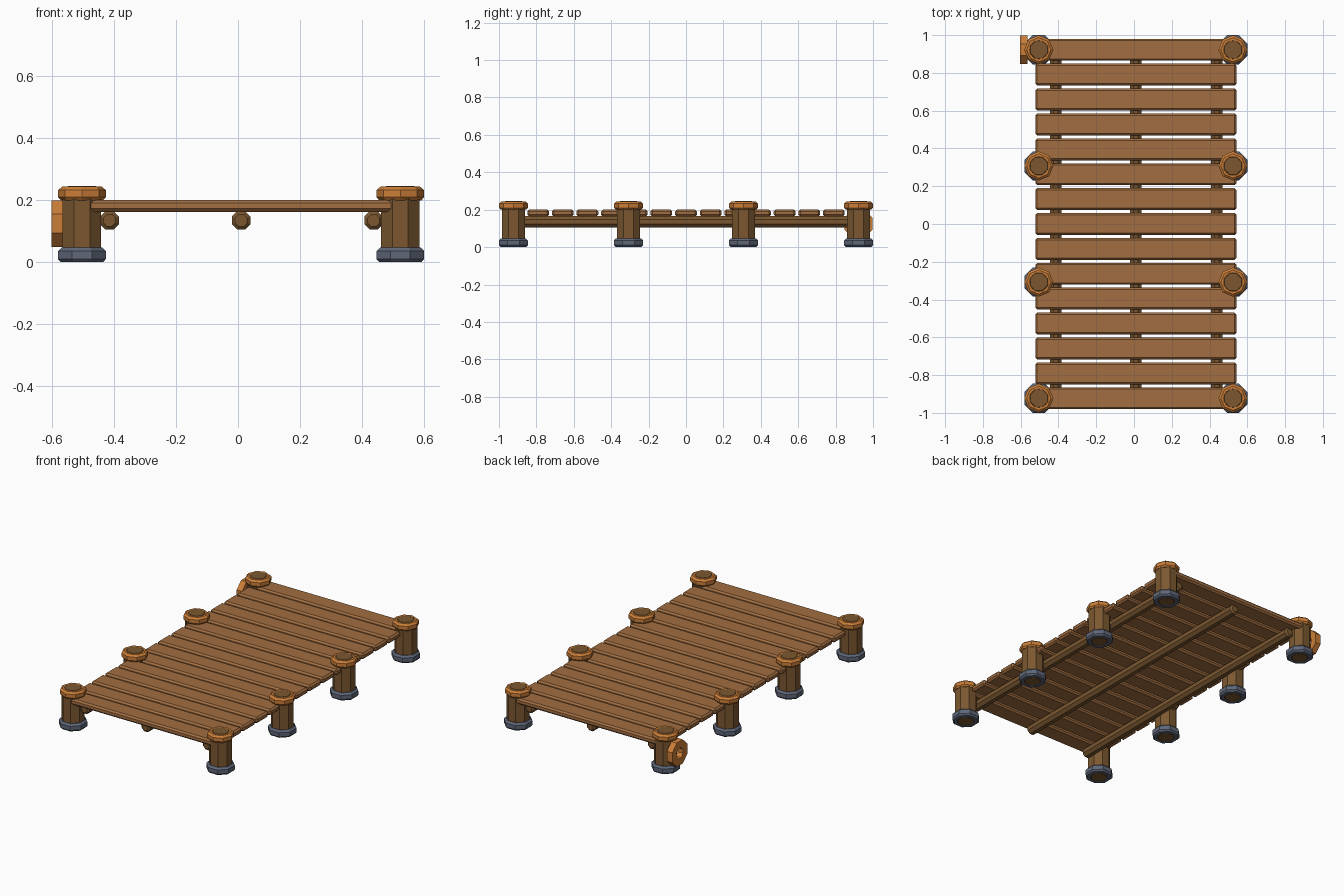
import bpy, bmesh
from math import pi, cos, sin
from mathutils import Matrix

cube = bpy.data.objects.get("Cube")
if cube:
    bpy.data.objects.remove(cube, do_unlink=True)


def material(name, rgb):
    m = bpy.data.materials.new(name)
    m.use_nodes = True
    m.diffuse_color = (*rgb, 1)
    m.node_tree.nodes["Principled BSDF"].inputs["Base Color"].default_value = (*rgb, 1)
    return m


PLANK = material("plank wood", (0.36, 0.155, 0.052))
POST = material("dark wood", (0.20, 0.097, 0.03))
ROPE = material("orange rope", (0.60, 0.21, 0.04))
STONE = material("slate stone", (0.115, 0.135, 0.19))


def finish(name, bm, mat, matrix):
    bmesh.ops.recalc_face_normals(bm, faces=bm.faces)
    mesh = bpy.data.meshes.new(name)
    bm.to_mesh(mesh)
    bm.free()
    mesh.materials.append(mat)
    ob = bpy.data.objects.new(name, mesh)
    ob.matrix_world = matrix
    bpy.context.collection.objects.link(ob)
    return ob


def lathe(name, profile, mat, matrix, turn=pi / 8, ring=False):
    """Eight-sided turned part; a ring closes its profile, a solid gets end caps."""
    bm = bmesh.new()
    loops = [[bm.verts.new((r * cos(turn + i * pi / 4), r * sin(turn + i * pi / 4), z))
              for i in range(8)] for r, z in profile]
    pairs = list(zip(loops, loops[1:]))
    if ring:
        pairs.append((loops[-1], loops[0]))
    else:
        bm.faces.new(loops[0])
        bm.faces.new(loops[-1])
    for a, b in pairs:
        for i in range(8):
            j = (i + 1) % 8
            bm.faces.new((a[i], a[j], b[j], b[i]))
    return finish(name, bm, mat, matrix)


def chamfered_box(name, size, at, mat, chamfer):
    bm = bmesh.new()
    bmesh.ops.create_cube(bm, size=1)
    bmesh.ops.scale(bm, vec=size, verts=bm.verts)
    bmesh.ops.bevel(bm, geom=bm.edges[:], offset=chamfer, segments=1, affect='EDGES')
    return finish(name, bm, mat, Matrix.Translation(at))


def flat(r):
    """Corner radius of an octagon from its flat-side radius."""
    return r / cos(pi / 8)


CX = 0.01
END = 0.9225

# Deck planks
for i in range(15):
    y = -END + i * 2 * END / 14
    chamfered_box(f"plank_{i + 1}", (1.065, 0.116, 0.038), (CX, y, 0.182), PLANK, 0.01)

# Long beams under the deck
r = flat(0.03)
beam = [(r * 0.65, -0.94), (r, -0.93), (r, 0.93), (r * 0.65, 0.94)]
for label, x in (("right", -0.415), ("middle", CX), ("left", 0.438)):
    lathe(f"beam_{label}", beam, POST,
          Matrix.Translation((x, 0, 0.135)) @ Matrix.Rotation(pi / 2, 4, 'X'))

# Posts with rope collars and stone feet
post = [(flat(0.045), 0), (flat(0.062), 0.015), (flat(0.062), 0.232), (flat(0.045), 0.246)]
collar = [(0.05, 0.2), (0.068, 0.2), (0.077, 0.21), (0.077, 0.233), (0.064, 0.244), (0.05, 0.244)]
foot = [(flat(a), z) for a, z in
        ((0.048, 0), (0.068, 0), (0.077, 0.01), (0.077, 0.036), (0.066, 0.047), (0.048, 0.047))]
for side, x in (("right", CX - 0.514), ("left", CX + 0.514)):
    for i in range(4):
        at = Matrix.Translation((x, -END + i * 2 * END / 3, 0))
        lathe(f"post_{side}_{i + 1}", post, POST, at)
        lathe(f"post_collar_{side}_{i + 1}", collar, ROPE, at, turn=0, ring=True)
        lathe(f"post_foot_{side}_{i + 1}", foot, STONE, at, ring=True)

# Ring hanging on the outside of the rear right post
buoy = [(flat(a), z) for a, z in ((0.032, -0.019), (0.075, -0.019), (0.075, 0.019), (0.032, 0.019))]
lathe("hanging_ring", buoy, ROPE,
      Matrix.Translation((-0.584, END, 0.125)) @ Matrix.Rotation(pi / 2, 4, 'Y'), ring=True)
